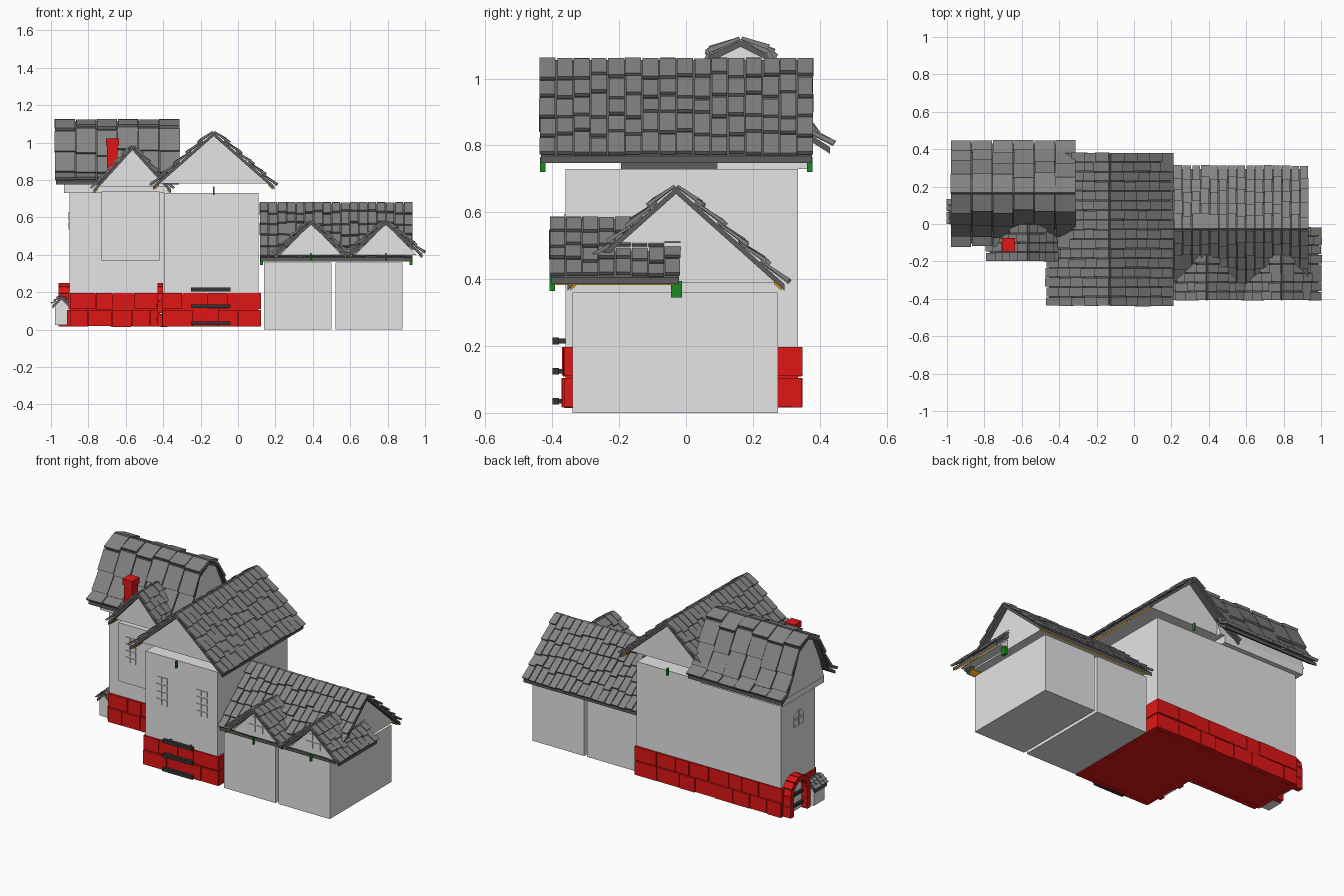
import bpy, bmesh, math, random
from mathutils import Vector

if "Cube" in bpy.data.objects:
    bpy.data.objects.remove(bpy.data.objects["Cube"])
random.seed(4)


def mat(name, r, g, b):
    m = bpy.data.materials.new(name)
    m.diffuse_color = (r, g, b, 1)
    m.use_nodes = True
    m.node_tree.nodes["Principled BSDF"].inputs["Base Color"].default_value = m.diffuse_color
    return m


WALL = mat("plaster_white", 0.78, 0.78, 0.78)
SLATE = mat("slate_grey", 0.23, 0.23, 0.23)
DARK = mat("dark_underlay", 0.11, 0.11, 0.11)
RED = mat("red_stone", 0.75, 0.008, 0.008)
IRON = mat("dark_iron", 0.035, 0.035, 0.035)
GREEN = mat("green_bracket", 0.01, 0.25, 0.015)
ORANGE = mat("orange_trim", 0.8, 0.32, 0.01)


def finish(name, bm, m):
    bmesh.ops.recalc_face_normals(bm, faces=bm.faces)
    me = bpy.data.meshes.new(name)
    bm.to_mesh(me)
    bm.free()
    me.materials.append(m)
    ob = bpy.data.objects.new(name, me)
    bpy.context.collection.objects.link(ob)
    return ob


def hexa(bm, lo, hi):
    """Closed solid between two matching loops of points."""
    a = [bm.verts.new(p) for p in lo]
    b = [bm.verts.new(p) for p in hi]
    bm.faces.new(a)
    bm.faces.new(b[::-1])
    for i in range(len(a)):
        j = (i + 1) % len(a)
        bm.faces.new((a[i], b[i], b[j], a[j]))


def add_box(bm, x0, x1, y0, y1, z0, z1):
    c = [(x0, y0), (x1, y0), (x1, y1), (x0, y1)]
    hexa(bm, [(x, y, z0) for x, y in c], [(x, y, z1) for x, y in c])


def boxes(name, m, *dims):
    bm = bmesh.new()
    for d in dims:
        add_box(bm, *d)
    return finish(name, bm, m)


def place(axis, c, a, d, z):
    return Vector((c + d, a, z)) if axis == 'y' else Vector((a, c + d, z))


def prism(name, m, axis, c, a0, a1, pts):
    bm = bmesh.new()
    hexa(bm, [place(axis, c, a0, *p) for p in pts], [place(axis, c, a1, *p) for p in pts])
    return finish(name, bm, m)


def roof(name, axis, c, a0, a1, prof, rows, cols, thick=0.012, trim=True):
    """Ridge runs along axis; prof lists (distance, height) from ridge to eave."""
    n = len(prof) - 1

    def pt(t):
        t = min(max(t, 0), 1.02) * n
        i = min(int(t), n - 1)
        return Vector(prof[i]).lerp(Vector(prof[i + 1]), 0) + (Vector(prof[i + 1]) - Vector(prof[i])) * (t - i)

    tiles, under, strip = bmesh.new(), bmesh.new(), bmesh.new()
    for s in (-1, 1):
        for p, q in zip(prof, prof[1:]):
            lo = [(s * p[0], p[1]), (s * q[0], q[1]), (s * q[0], q[1] - .02), (s * p[0], p[1] - .02)]
            hexa(under, [place(axis, c, a0 + .006, *v) for v in lo],
                 [place(axis, c, a1 - .006, *v) for v in lo])
        if trim:
            e, f = pt(0.9), pt(0.97)
            lo = [(s * e[0], e[1] - .015), (s * f[0], f[1] - .015), (s * f[0], f[1] - .028), (s * e[0], e[1] - .028)]
            hexa(strip, [place(axis, c, a0 + .02, *v) for v in lo],
                 [place(axis, c, a1 - .02, *v) for v in lo])
        w = (a1 - a0) / cols
        for k in range(cols):
            ts = [0] + [(r + random.uniform(-.18, .18)) / rows for r in range(1, rows)] + [1 + random.uniform(0, .02)]
            for t0, t1 in zip(ts, ts[1:]):
                p, q = pt(t0), pt(t1)
                d = (q - p).normalized()
                nrm = Vector((-d[1], d[0]))
                l0, l1 = random.uniform(.0, .003), random.uniform(.007, .012)
                b0 = a0 + k * w + random.uniform(0, .004)
                b1 = a0 + (k + 1) * w - random.uniform(.001, .004)
                sec = [p + nrm * l0, q + nrm * l1, q + nrm * (l1 + thick), p + nrm * (l0 + thick * .6)]
                hexa(tiles, [place(axis, c, b0, s * v[0], v[1]) for v in sec],
                     [place(axis, c, b1, s * v[0], v[1]) for v in sec])
    finish(name + "_tiles", tiles, SLATE)
    finish(name + "_underlay", under, DARK)
    if trim:
        finish(name + "_eave_trim", strip, ORANGE)
    else:
        strip.free()


def gable(name, axis, c, a0, a1, half, z0, z1):
    prism(name, WALL, axis, c, a0, a1, [(-half, z0), (half, z0), (0, z1)])


# plaster wall blocks and eave cap of the left wing
boxes("main_wall", WALL, (-.395, .11, -.36, .335, .19, .73))
boxes("left_wing_wall", WALL, (-.9, -.39, -.005, .335, .19, .74))
boxes("left_wing_cap", WALL, (-.93, -.36, -.05, .365, .73, .775))
boxes("bay_wall", WALL, (-.73, -.42, -.15, .0, .37, .74))
boxes("garage_walls", WALL, (.14, .5, -.34, .275, 0, .36), (.52, .88, -.34, .275, 0, .36))

# gable walls
gable("main_gable", 'y', -.13, -.37, .33, .295, .782, 1.04)
gable("bay_gable", 'y', -.565, -.165, .1, .19, .765, .965)
gable("garage_gable", 'x', -.03, .13, .9, .3, .39, .655)
prism("left_wing_gable", WALL, 'x', .163, -.94, -.33,
      [(-.2, .775), (.2, .775), (.15, .92), (.08, 1.06), (0, 1.1), (-.08, 1.06), (-.15, .92)])
for n, x in (("left", .39), ("right", .79)):
    gable("dormer_gable_" + n, 'y', x, -.375, -.03, .165, .4, .567)

# tiled roofs
roof("main_roof", 'y', -.13, -.44, .383, [(0, 1.055), (.325, .768)], 5, 16)
roof("bay_roof", 'y', -.565, -.2, .1, [(0, .98), (.208, .75)], 5, 6)
roof("garage_roof", 'x', -.03, .115, .935, [(0, .675), (.325, .385)], 5, 17)
for n, x in (("left", .39), ("right", .79)):
    roof("dormer_roof_" + n, 'y', x, -.41, -.015, [(0, .58), (.197, .405)], 4, 8)
roof("left_wing_roof", 'x', .163, -.98, -.31,
     [(0, 1.115), (.09, 1.07), (.15, .935), (.205, .835), (.268, .795)], 4, 6, .016, False)

# red stone base with irregular blocks
boxes("stone_core", RED, (-.9, .11, -.005, .335, .022, .198), (-.4, .11, -.36, .335, .022, .198))
bm = bmesh.new()


def course(axis, a0, a1, face, out):
    for z0, z1 in ((.015, .105), (.109, .197)):
        a = a0
        while a < a1 - .001:
            b = a + random.uniform(.09, .17)
            if a1 - b < .06:
                b = a1
            d = random.uniform(.006, .014) * out
            f0, f1 = sorted((face - out * .02, face + d))
            if axis == 'x':
                add_box(bm, a + .002, b - .002, f0, f1, z0 + random.uniform(0, .004), z1)
            else:
                add_box(bm, f0, f1, a + .002, b - .002, z0 + random.uniform(0, .004), z1)
            a = b


course('x', -.405, .12, -.36, -1)
course('x', -.9, -.4, -.005, -1)
course('x', -.905, .12, .335, 1)
course('y', -.365, .34, .11, 1)
course('y', -.365, 0, -.4, -1)
course('y', 0, .34, -.9, -1)
finish("stone_blocks", bm, RED)


# arched side doors: stone ring, door panel and iron bars
def arch_door(name, x0, x1, yc):
    bm = bmesh.new()
    for s in (-1, 1):
        for z0, z1 in ((.018, .085), (.088, .15)):
            y0, y1 = sorted((yc + s * .065, yc + s * .1))
            add_box(bm, x0, x1, y0, y1, z0, z1)
    for i in range(7):
        t0, t1 = math.pi * i / 7 + .02, math.pi * (i + 1) / 7 - .02
        sec = [(r * math.cos(t), .152 + r * math.sin(t)) for r, t in ((.065, t0), (.1, t0), (.1, t1), (.065, t1))]
        hexa(bm, [(x0, yc + y, z) for y, z in sec], [(x1, yc + y, z) for y, z in sec])
    finish(name + "_arch", bm, RED)
    boxes(name + "_panel", WALL, (x1 - .02, x1, yc - .064, yc + .064, .02, .19))
    boxes(name + "_bars", IRON, *[(x1 - .035, x1 - .02, yc - .064, yc + .064, z, z + .018) for z in (.05, .12)])


arch_door("end_door", -.96, -.9, .225)
arch_door("side_door", -.43, -.4, -.18)

# small lean-to shed at the left end
boxes("shed_body", WALL, (-.978, -.9, .012, .12, .025, .135))
gable("shed_gable", 'y', -.943, .012, .12, .042, .13, .175)
roof("shed_roof", 'y', -.943, .0, .135, [(0, .18), (.048, .132)], 3, 4, .006, False)

# chimney
boxes("chimney", RED, (-.7, -.645, -.14, -.08, .8, .99), (-.707, -.637, -.146, -.074, .985, 1.022))

# iron rails on the front base
boxes("front_rails", IRON, *[(-.25, -.04, -.4, -.38, z, z + .02) for z in (.025, .115, .205)])
boxes("rail_pins", IRON, *[(x, x + .012, -.39, -.36, z, z + .014)
                           for x in (-.22, -.08) for z in (.028, .118, .208)])


# windows as thin pane plates
def panes(name, xs, z0, z1, rows, y):
    h = (z1 - z0) / rows
    boxes(name, WALL, *[(a, b, y - .005, y + .005, z0 + i * h + .005, z0 + (i + 1) * h - .005)
                        for a, b in xs for i in range(rows)])


panes("main_window_left", [(-.315, -.28), (-.272, -.24)], .415, .6, 4, -.36)
panes("main_window_right", [(-.035, -.003), (.003, .037)], .415, .59, 4, -.36)
panes("bay_window", [(-.68, -.648), (-.64, -.61)], .5, .67, 4, -.15)


def arched_panes(name, axis, c, a, z, r):
    bm = bmesh.new()
    for s in (-1, 1):
        arc = [(s * (.004 + r * math.cos(t)), z + .004 + r * math.sin(t)) for t in (0, .4, .8, 1.2, 1.57)]
        low = [(s * .004, z - .004), (s * (r + .004), z - .004), (s * (r + .004), z - r), (s * .004, z - r)]
        for sec in ([(s * .004, z + .004)] + arc, low):
            hexa(bm, [place(axis, c, a - .005, *p) for p in sec], [place(axis, c, a + .005, *p) for p in sec])
    finish(name, bm, WALL)


arched_panes("dormer_window_left", 'y', .39, -.375, .48, .045)
arched_panes("dormer_window_right", 'y', .79, -.375, .48, .045)
arched_panes("end_wall_window", 'x', .163, -.9, .58, .045)

# little green brackets hanging below the gable ends
boxes("main_brackets", GREEN, *[(-.134, -.126, y, y + .016, .72, .765) for y in (-.437, .362)])
boxes("garage_brackets", GREEN, *[(x, x + .016, -.045, -.012, .345, .395) for x in (.118, .917)])
boxes("dormer_brackets", GREEN, *[(x - .004, x + .004, -.408, -.392, .365, .41) for x in (.39, .79)])
